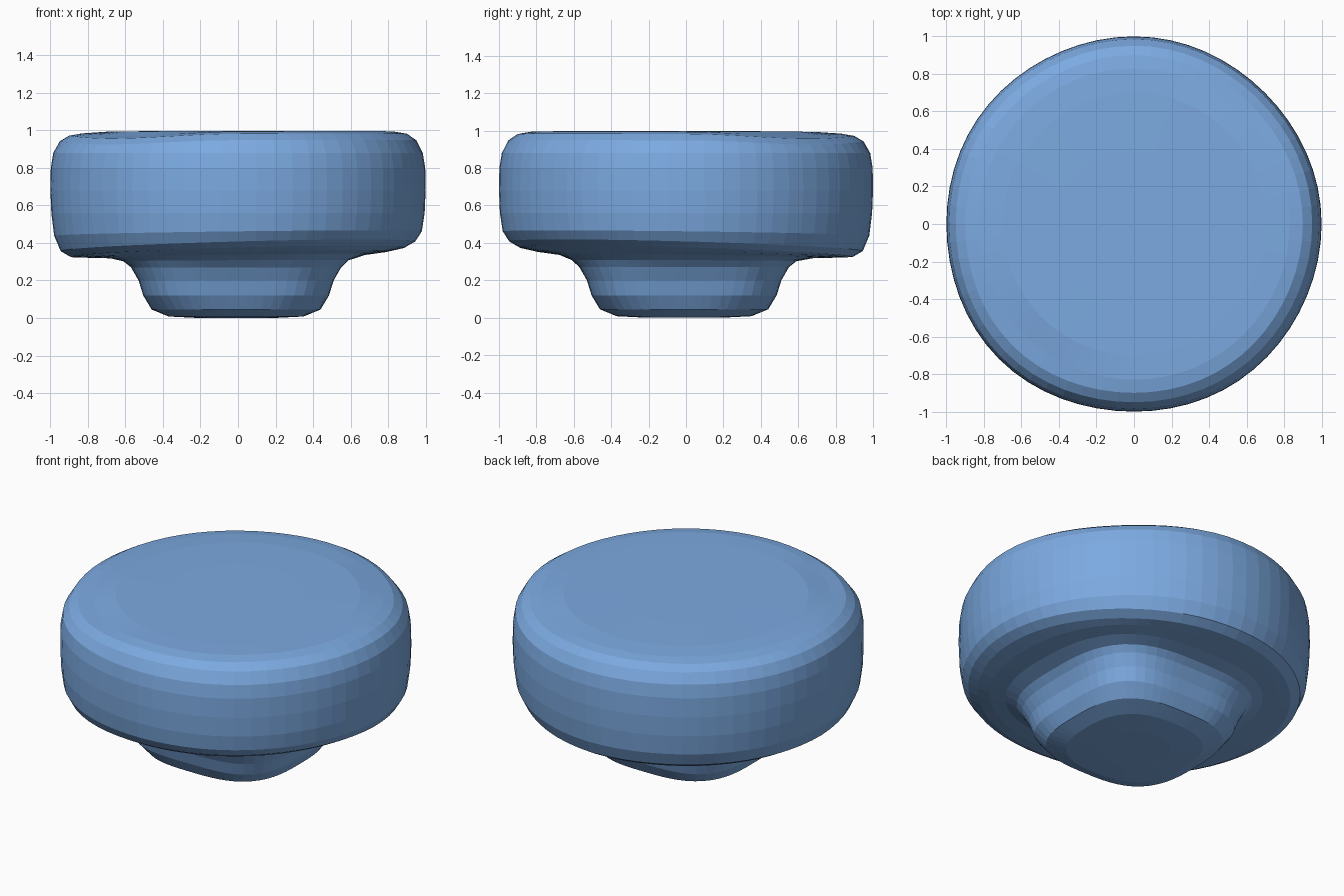
import bpy, bmesh, math

if "Cube" in bpy.data.objects:
    bpy.data.objects.remove(bpy.data.objects["Cube"])

SEG = 64

# Single paint colour
blue = bpy.data.materials.new("soft blue")
blue.diffuse_color = (0.20, 0.40, 0.75, 1)
blue.use_nodes = True
blue.node_tree.nodes["Principled BSDF"].inputs["Base Color"].default_value = blue.diffuse_color

# Rings from bottom to top: radius, height, squareness (2 = round), tilt
RINGS = [
    (0.20, 0.010, 2.2, 0), (0.36, 0.018, 2.6, 0), (0.45, 0.045, 3.0, 0),
    (0.495, 0.12, 3.5, 0), (0.52, 0.20, 3.5, 0), (0.56, 0.27, 3.3, 0),
    (0.60, 0.305, 3.0, 0.003), (0.68, 0.328, 2.6, 0.010),
    (0.80, 0.338, 2.2, 0.017), (0.89, 0.350, 2.0, 0.026),
    (0.945, 0.382, 2.0, 0.026), (0.98, 0.45, 2.0, 0.012),
    (0.995, 0.56, 2.0, 0), (1.00, 0.68, 2.0, 0), (0.998, 0.80, 2.0, 0),
    (0.985, 0.88, 2.0, 0), (0.95, 0.945, 2.0, 0.003), (0.90, 0.977, 2.0, 0.005),
    (0.83, 0.989, 2.0, 0.005), (0.70, 0.995, 2.0, 0.002), (0.40, 0.997, 2.0, 0),
]


def ring_point(radius, z, power, tilt, i):
    """Superellipse point, with a slightly uneven rim and a leaning underside."""
    a = 2 * math.pi * i / SEG
    c, s = math.cos(a), math.sin(a)
    r = radius / (abs(c) ** power + abs(s) ** power) ** (1 / power)
    diagonal = math.sin(2 * a)
    if radius > 0.85:
        r *= 1 + diagonal ** 2 * (0.003 - 0.0105 * (c + s))
    # Softer shoulder at two opposite quarters of the top
    if z > 0.9 and 0.8 < radius < 0.96:
        z -= 0.02 * max(0, diagonal) ** 2
    shift = -0.010 if radius < 0.65 else 0
    return (r * c + shift, r * s + shift, z + tilt * max(-1, c - s))


# Knob: square-cornered foot flowing into a wide round cap
bm = bmesh.new()
loops = [[bm.verts.new(ring_point(*ring, i)) for i in range(SEG)] for ring in RINGS]
for low, high in zip(loops, loops[1:]):
    for i in range(SEG):
        j = (i + 1) % SEG
        bm.faces.new((low[i], low[j], high[j], high[i]))
bm.faces.new(loops[-1])
bm.faces.new(loops[0][::-1])
bmesh.ops.recalc_face_normals(bm, faces=bm.faces)

# Rest the foot exactly on the ground
lowest = min(v.co.z for v in bm.verts)
for v in bm.verts:
    if v.co.z < 0.03:
        v.co.z -= lowest

mesh = bpy.data.meshes.new("round_knob")
bm.to_mesh(mesh)
bm.free()
mesh.materials.append(blue)
knob = bpy.data.objects.new("round_knob", mesh)
bpy.context.collection.objects.link(knob)
